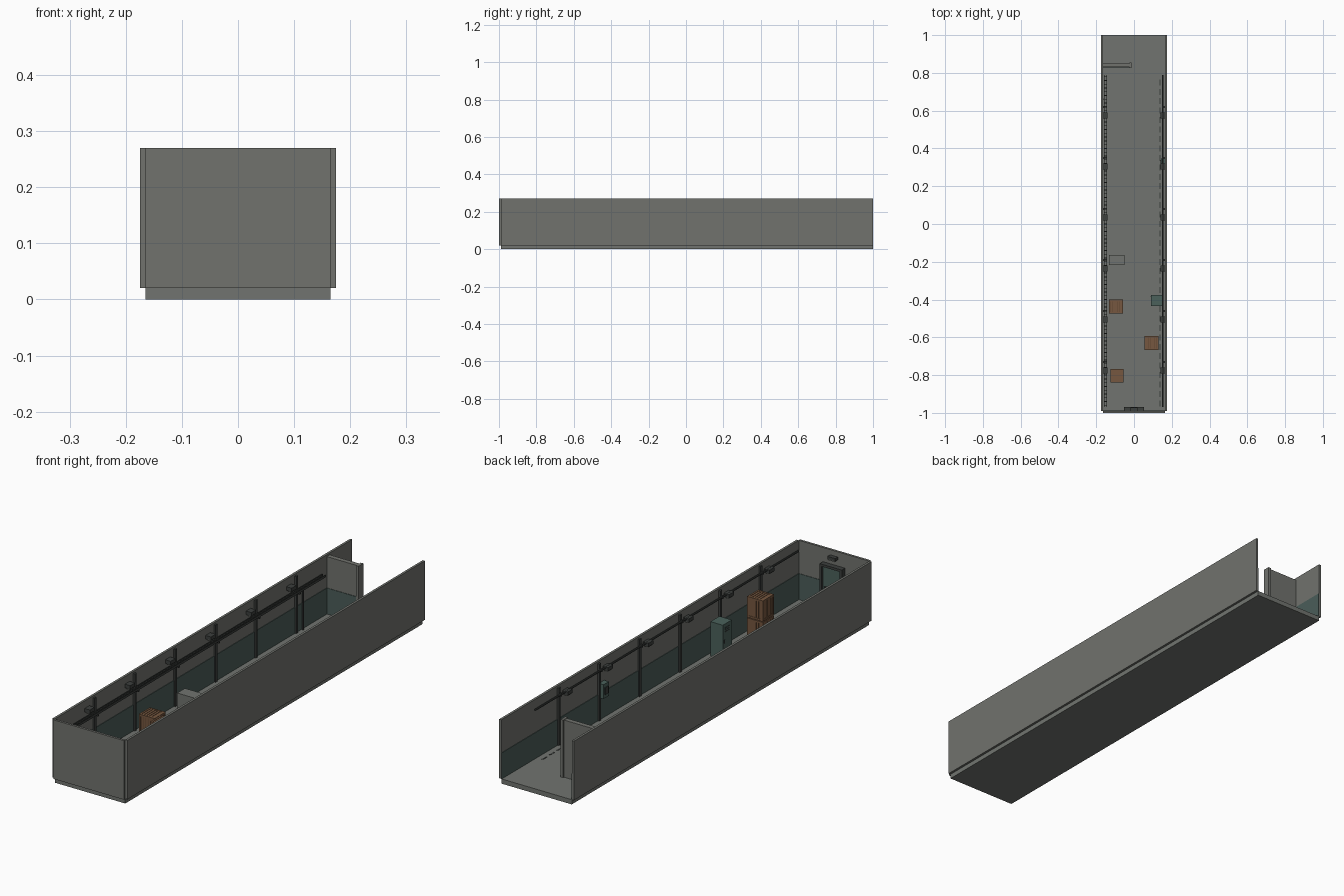
import bpy, bmesh
from mathutils import Matrix, Vector

old = bpy.data.objects.get("Cube")
if old:
    bpy.data.objects.remove(old, do_unlink=True)


def material(name, rgb):
    m = bpy.data.materials.new(name)
    m.use_nodes = True
    m.diffuse_color = (*rgb, 1)
    bsdf = m.node_tree.nodes["Principled BSDF"]
    bsdf.inputs["Base Color"].default_value = (*rgb, 1)
    bsdf.inputs["Roughness"].default_value = 0.8
    return m


WALL = material("concrete wall", (0.165, 0.17, 0.155))
FLOOR = material("concrete floor", (0.165, 0.175, 0.16))
DADO = material("green wall paint", (0.07, 0.11, 0.1))
METAL = material("dark metal", (0.045, 0.05, 0.047))
GREEN = material("green cabinet paint", (0.07, 0.12, 0.105))
WOOD = material("crate wood", (0.18, 0.095, 0.05))
BATTEN = material("crate batten wood", (0.12, 0.062, 0.032))
LENS = material("lamp glass", (0.2, 0.21, 0.18))

BASE, TOP, DADO_TOP = 0.02, 0.27, 0.13
HALF, OUT = 0.165, 0.175


def boxes(name, mat, *spans):
    """One object from boxes, each given as (x0, x1), (y0, y1), (z0, z1)."""
    bm = bmesh.new()
    for span in spans:
        centre = Vector([(a + b) / 2 for a, b in span])
        size = [abs(b - a) for a, b in span]
        bmesh.ops.create_cube(bm, size=1, matrix=Matrix.Translation(centre) @ Matrix.Diagonal((*size, 1)))
    mesh = bpy.data.meshes.new(name)
    bm.to_mesh(mesh)
    bm.free()
    mesh.materials.append(mat)
    obj = bpy.data.objects.new(name, mesh)
    bpy.context.collection.objects.link(obj)
    return obj


def around(c, w):
    return (c - w / 2, c + w / 2)


def pipe(name, start, end, radius):
    a, b = Vector(start), Vector(end)
    bpy.ops.mesh.primitive_cylinder_add(vertices=10, radius=radius, depth=(b - a).length, location=(a + b) / 2)
    obj = bpy.context.object
    obj.name = name
    obj.rotation_euler = (b - a).to_track_quat("Z", "Y").to_euler()
    obj.data.materials.append(METAL)
    bpy.ops.object.shade_smooth_by_angle()


# Floor slabs and shell walls
seams = [-0.99, -0.32, 0.68, 1.0]
for i in range(3):
    boxes(f"floor_slab_{i + 1}", FLOOR, ((-HALF, HALF), (seams[i], seams[i + 1]), (0, BASE)))
boxes("front_wall", WALL, ((-HALF, HALF), (-1, -0.99), (BASE, TOP)))
for side, s in (("left", 1), ("right", -1)):
    boxes(f"{side}_wall", WALL, ((s * HALF, s * OUT), (-0.99, 1), (BASE, TOP)))
    boxes(f"{side}_wall_dado", DADO, ((s * 0.163, s * HALF), (-0.99, 1), (BASE, DADO_TOP)))
boxes("front_wall_dado", DADO, ((-HALF, HALF), (-0.99, -0.988), (BASE, DADO_TOP)))

# Partition with its end post
boxes("partition", WALL, ((-HALF, -0.024), (0.83, 0.85), (BASE, 0.262)))
boxes("partition_post", WALL, ((-0.024, -0.012), (0.825, 0.856), (BASE, 0.264)))
boxes("partition_dado", DADO, ((-HALF, -0.024), (0.828, 0.83), (BASE, DADO_TOP)))

# Wall ribs and lamps along both sides
rib_ys = [0.62 - 0.27 * i for i in range(6)]
for side, s in (("left", 1), ("right", -1)):
    boxes(f"{side}_ribs", METAL,
          *[((s * 0.157, s * HALF), around(y, 0.012), (BASE, 0.262)) for y in rib_ys])
    boxes(f"{side}_lamp_housings", METAL,
          *[((s * 0.14, s * HALF), around(y - 0.045, 0.032), (0.223, 0.238)) for y in rib_ys])
    boxes(f"{side}_lamp_lenses", LENS,
          *[((s * 0.143, s * 0.16), around(y - 0.045, 0.026), (0.219, 0.223)) for y in rib_ys])

# Pipe on the left wall, conduit on the right wall
pipe("left_pipe", (0.153, -0.97, 0.235), (0.153, 0.79, 0.235), 0.004)
pipe("right_conduit", (-0.158, 0.66, BASE), (-0.158, 0.66, 0.2), 0.004)
boxes("left_pipe_clips", METAL,
      *[((0.148, HALF), around(y, 0.006), (0.229, 0.241)) for y in rib_ys])

# Cable tray on the right wall
rungs = [((-0.157, -0.143), around(-0.96 + 0.02 * i, 0.004), (0.198, 0.202)) for i in range(88)]
boxes("cable_tray", METAL,
      ((-0.159, -0.156), (-0.97, 0.79), (0.196, 0.206)),
      ((-0.145, -0.142), (-0.97, 0.79), (0.196, 0.206)), *rungs)
boxes("tray_brackets", METAL,
      *[((-HALF, -0.142), around(y, 0.008), (0.188, 0.196)) for y in rib_ys])

# Drain slots along the floor
boxes("drain_slots", METAL,
      *[(around(0.137, 0.006), around(-0.95 + 0.05 * i, 0.032), (BASE, 0.021)) for i in range(35)])

# Switch box on the left wall
boxes("switch_box", GREEN, ((0.143, HALF), around(0.33, 0.036), (0.115, 0.175)))
boxes("switch_plate", METAL, ((0.14, 0.143), around(0.33, 0.02), (0.13, 0.16)))

# Door in the front wall, with frame, handle and lamp
boxes("door_leaf", GREEN, ((-0.042, 0.042), (-0.99, -0.978), (BASE, 0.2)))
boxes("door_frame", METAL,
      ((-0.052, -0.042), (-0.99, -0.968), (BASE, 0.21)),
      ((0.042, 0.052), (-0.99, -0.968), (BASE, 0.21)),
      ((-0.042, 0.042), (-0.99, -0.968), (0.2, 0.21)))
boxes("door_handle", METAL, ((0.026, 0.034), (-0.978, -0.972), (0.1, 0.115)))
boxes("door_lamp", METAL, (around(0, 0.036), (-0.99, -0.972), (0.236, 0.248)))
boxes("door_lamp_lens", LENS, (around(0, 0.028), (-0.988, -0.974), (0.232, 0.236)))

# Locker with vents
boxes("locker", GREEN, ((0.09, 0.148), (-0.435, -0.375), (BASE, 0.165)))
boxes("locker_vents", METAL,
      *[((0.089, 0.09), around(-0.405, 0.03), around(0.148 - 0.008 * i, 0.003)) for i in range(3)],
      ((0.088, 0.09), around(-0.385, 0.004), (0.085, 0.1)))

# Concrete block
boxes("concrete_block", FLOOR, ((-0.133, -0.05), (-0.217, -0.165), (BASE, 0.093)))


def crate(name, x, y, z, w=0.074, h=0.083):
    """Slatted crate: core, edge battens and lid planks."""
    r, t = w / 2, 0.008
    boxes(name + "_core", BATTEN, (around(x, w - 0.006), around(y, w - 0.006), (z, z + h - 0.004)))
    frame = []
    for s in (-1, 1):
        for q in (-1, 1):
            frame.append(((x + s * r, x + s * (r - t)), (y + q * r, y + q * (r - t)), (z, z + h)))
        for lo in (z, z + h - t):
            frame.append(((x + s * r, x + s * (r - t)), around(y, w - 2 * t), (lo, lo + t)))
            frame.append((around(x, w - 2 * t), (y + s * r, y + s * (r - t)), (lo, lo + t)))
    boxes(name + "_frame", WOOD, *frame)
    step = (w - 2 * t) / 5
    offsets = [(i - 2) * step for i in range(5)]
    planks = [(around(x + o, step - 0.002), around(y, w - 2 * t), (z + h - 0.004, z + h - 0.001)) for o in offsets]
    for o in offsets:
        planks.append((around(x + o, step - 0.002), around(y, w - 0.003), (z + t, z + h - t)))
        planks.append((around(x, w - 0.003), around(y + o, step - 0.002), (z + t, z + h - t)))
    boxes(name + "_planks", WOOD, *planks)


crate("middle_crate", -0.095, -0.438, BASE)
crate("front_crate", -0.09, -0.803, BASE, w=0.07)
crate("lower_stack_crate", 0.092, -0.63, BASE)
crate("upper_stack_crate", 0.092, -0.63, 0.106, h=0.088)
